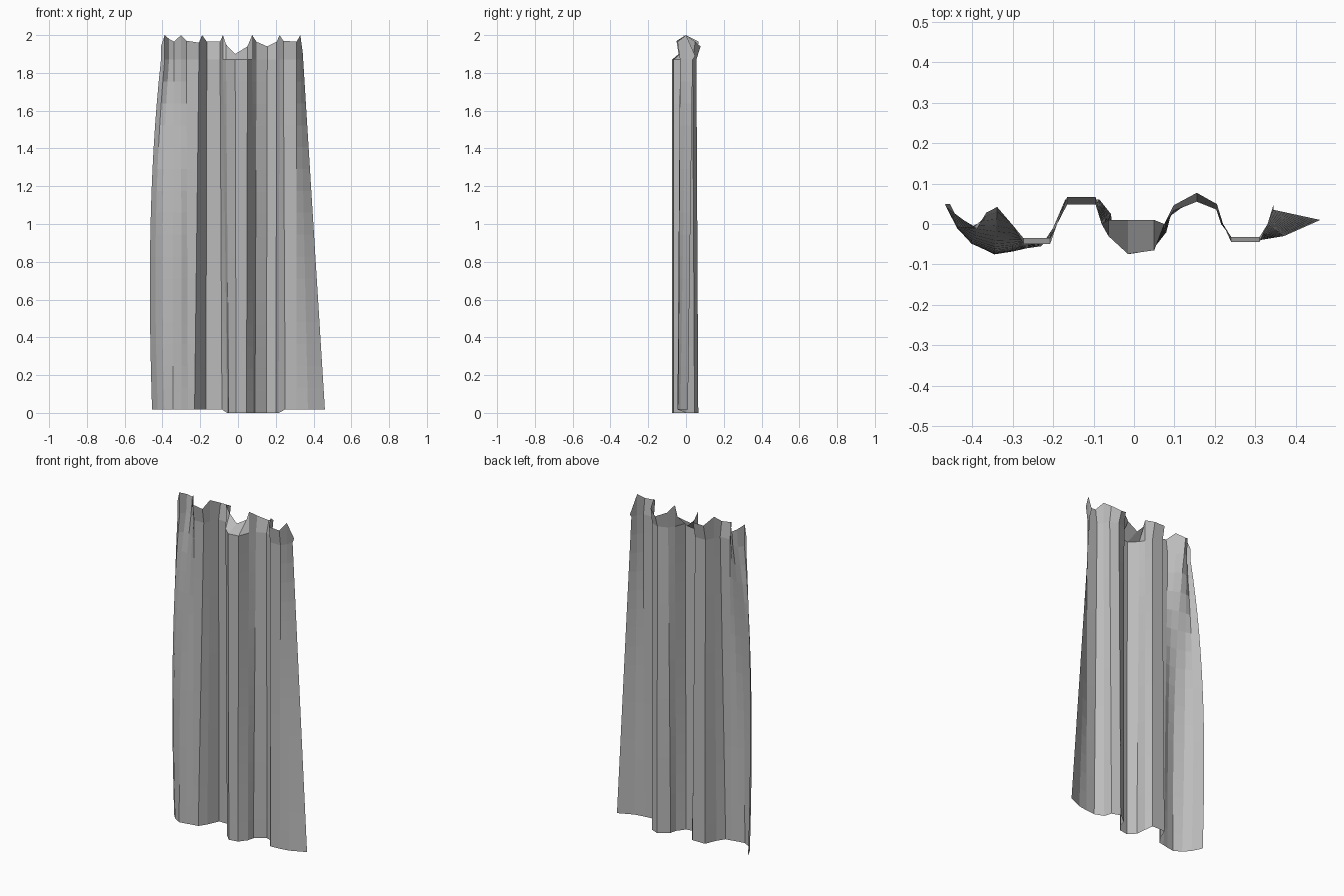
import bpy
import bmesh

default_cube = bpy.data.objects.get("Cube")
if default_cube:
    bpy.data.objects.remove(default_cube, do_unlink=True)

# Pleat lines in millimetres: hem x, hem y, neck x, neck y, top height
PLEATS = [
    (-455, 50, -408, 0, 1940), (-425, -10, -388, -10, 2000), (-390, -50, -365, 20, 1980),
    (-345, -75, -338, 30, 1965), (-300, -68, -302, 0, 2000), (-265, -60, -273, -35, 1970),
    (-230, -55, -207, -35, 1960), (-200, -10, -190, 0, 2000), (-170, 60, -165, 48, 1965),
    (-85, 60, -95, 48, 1965), (-57, 25, -80, 0, 2000), (-50, -35, -63, -30, 1950),
    (-10, -74, -15, -74, 1900), (45, -65, 50, -65, 1940), (80, -20, 75, 0, 2000),
    (90, 20, 98, 33, 1965), (150, 65, 155, 55, 1940), (200, 45, 205, 35, 1965),
    (215, 0, 220, 0, 2000), (250, -45, 240, -32, 1970), (310, -40, 310, -32, 1965),
    (370, -30, 330, 0, 2000), (460, 10, 345, 35, 1890),
]
NECK_HEIGHT = 1.87
ROWS = 16


def mix(start, end, amount):
    return start + (end - start) * amount


def pleat_line(hem_x, hem_y, neck_x, neck_y, top_height):
    """Points up one pleat line, from the hem to the gathered heading."""
    hem_x, hem_y, neck_x, neck_y, top_height = (
        value / 1000 for value in (hem_x, hem_y, neck_x, neck_y, top_height))
    middle_fold = abs(neck_x) < 0.07
    lifted = hem_x < -0.06 or hem_x > 0.22
    hem_height = 0.018 if lifted else 0.0
    left_side = hem_x < -0.28
    points = []
    for row in range(ROWS + 1):
        t = row / ROWS
        ease = t ** 3 if left_side else t
        # The left border swells outward before it narrows
        swell = -0.06 * t * (1 - t) if hem_x < -0.38 else 0.0
        points.append((mix(hem_x, neck_x, ease) + swell,
                       mix(hem_y, neck_y, ease),
                       mix(hem_height, NECK_HEIGHT, t)))
    # Heading flares outward, except the middle fold, which tips back
    flare_y = 0.01 if middle_fold else neck_y * 1.4
    points.append((neck_x, flare_y, top_height))
    return points


# Plain grey cloth
cloth = bpy.data.materials.new("grey_cloth")
cloth.use_nodes = True
grey = (0.5, 0.5, 0.5, 1.0)
cloth.diffuse_color = grey
cloth.node_tree.nodes["Principled BSDF"].inputs["Base Color"].default_value = grey

# Sheet of cloth lofted between neighbouring pleat lines
bm = bmesh.new()
columns = [[bm.verts.new(point) for point in pleat_line(*pleat)] for pleat in PLEATS]
for left, right in zip(columns, columns[1:]):
    for row in range(len(left) - 1):
        bm.faces.new((left[row], right[row], right[row + 1], left[row + 1]))

mesh = bpy.data.meshes.new("curtain")
bm.to_mesh(mesh)
bm.free()
mesh.materials.append(cloth)
curtain = bpy.data.objects.new("curtain", mesh)
bpy.context.collection.objects.link(curtain)
